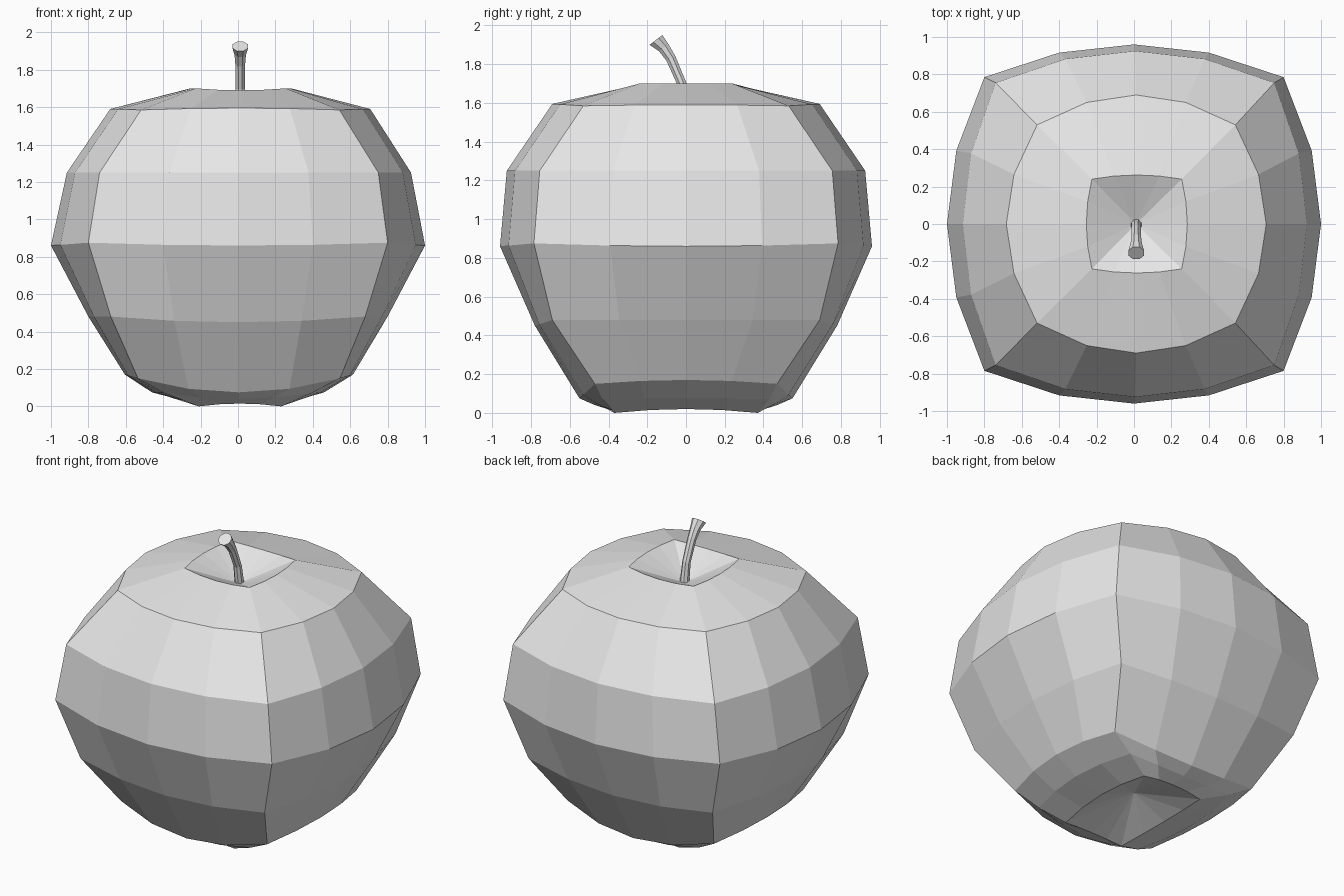
import bpy, bmesh, math
from mathutils import Vector

if "Cube" in bpy.data.objects:
    bpy.data.objects.remove(bpy.data.objects["Cube"])

grey = bpy.data.materials.new("plain grey")
grey.diffuse_color = (0.8, 0.8, 0.8, 1)
grey.use_nodes = True
grey.node_tree.nodes["Principled BSDF"].inputs["Base Color"].default_value = grey.diffuse_color


def finish(bm, name):
    bmesh.ops.recalc_face_normals(bm, faces=bm.faces)
    me = bpy.data.meshes.new(name)
    bm.to_mesh(me)
    bm.free()
    me.materials.append(grey)
    ob = bpy.data.objects.new(name, me)
    bpy.context.collection.objects.link(ob)
    return ob


def bridge(bm, a, b):
    n = len(a)
    for i in range(n):
        bm.faces.new((a[i], a[(i + 1) % n], b[(i + 1) % n], b[i]))


def fan(bm, ring, co):
    c = bm.verts.new(co)
    for i in range(len(ring)):
        bm.faces.new((ring[i], ring[(i + 1) % len(ring)], c))


def squarish_ring(shift, xm, ym, cx, cy, zx, zy, zc):
    """16 points: side middles, corners and the points between them."""
    def side_x(t):   # t = -1..1 along the +x side
        return Vector((xm - (xm - cx) * t * t, cy * t, zx + (zc - zx) * t * t))

    def side_y(t):   # t = -1..1 along the +y side
        return Vector((cx * t, ym - (ym - cy) * t * t, zy + (zc - zy) * t * t))

    ts = (-1, -0.5, 0, 0.5)
    pts = [side_x(t) for t in ts] + [side_y(-t) for t in ts]
    pts += [Vector((-p.x, -p.y, p.z)) for p in pts]
    return [p + Vector((shift, 0, 0)) for p in pts]


# Apple body: x shift, x and y half width, corner x and y, heights (x side, y side, corner)
rings = [
    (0.01, 0.25, 0.38, 0.22, 0.37, 0.02, 0.015, 0.0),
    (0.0, 0.46, 0.47, 0.39, 0.43, 0.075, 0.04, 0.07),
    (0.005, 0.61, 0.55, 0.54, 0.47, 0.17, 0.075, 0.15),
    (0.0, 0.80, 0.78, 0.68, 0.69, 0.48, 0.45, 0.48),
    (0.0, 1.00, 0.96, 0.80, 0.785, 0.86, 0.86, 0.875),
    (0.005, 0.92, 0.925, 0.745, 0.755, 1.25, 1.25, 1.25),
    (0.012, 0.695, 0.69, 0.53, 0.53, 1.59, 1.595, 1.585),
    (0.015, 0.27, 0.262, 0.24, 0.24, 1.70, 1.69, 1.70),
]
bm = bmesh.new()
loops = [[bm.verts.new(p) for p in squarish_ring(*r)] for r in rings]
for a, b in zip(loops, loops[1:]):
    bridge(bm, a, b)
fan(bm, loops[0], (0, 0, 0.13))       # hollow underneath
fan(bm, loops[-1], (0.01, 0, 1.57))   # hollow around the stem
finish(bm, "apple_body")

# Stem: bent tube, flared at the tip (y, z, radius, tilt)
bm = bmesh.new()
loops = []
for y, z, r, tilt in ((0.0, 1.56, 0.03, 0.0), (-0.022, 1.70, 0.026, 0.2),
                      (-0.078, 1.83, 0.028, 0.5), (-0.115, 1.885, 0.033, 0.6),
                      (-0.155, 1.925, 0.045, 0.65)):
    ring = []
    for i in range(8):
        a = math.tau * (i + 0.5) / 8
        v = r * math.sin(a)
        ring.append(bm.verts.new((0.012 + r * math.cos(a), y + v * math.cos(tilt), z + v * math.sin(tilt))))
    loops.append(ring)
for a, b in zip(loops, loops[1:]):
    bridge(bm, a, b)
bm.faces.new(loops[0])
bm.faces.new(loops[-1])
finish(bm, "stem")
